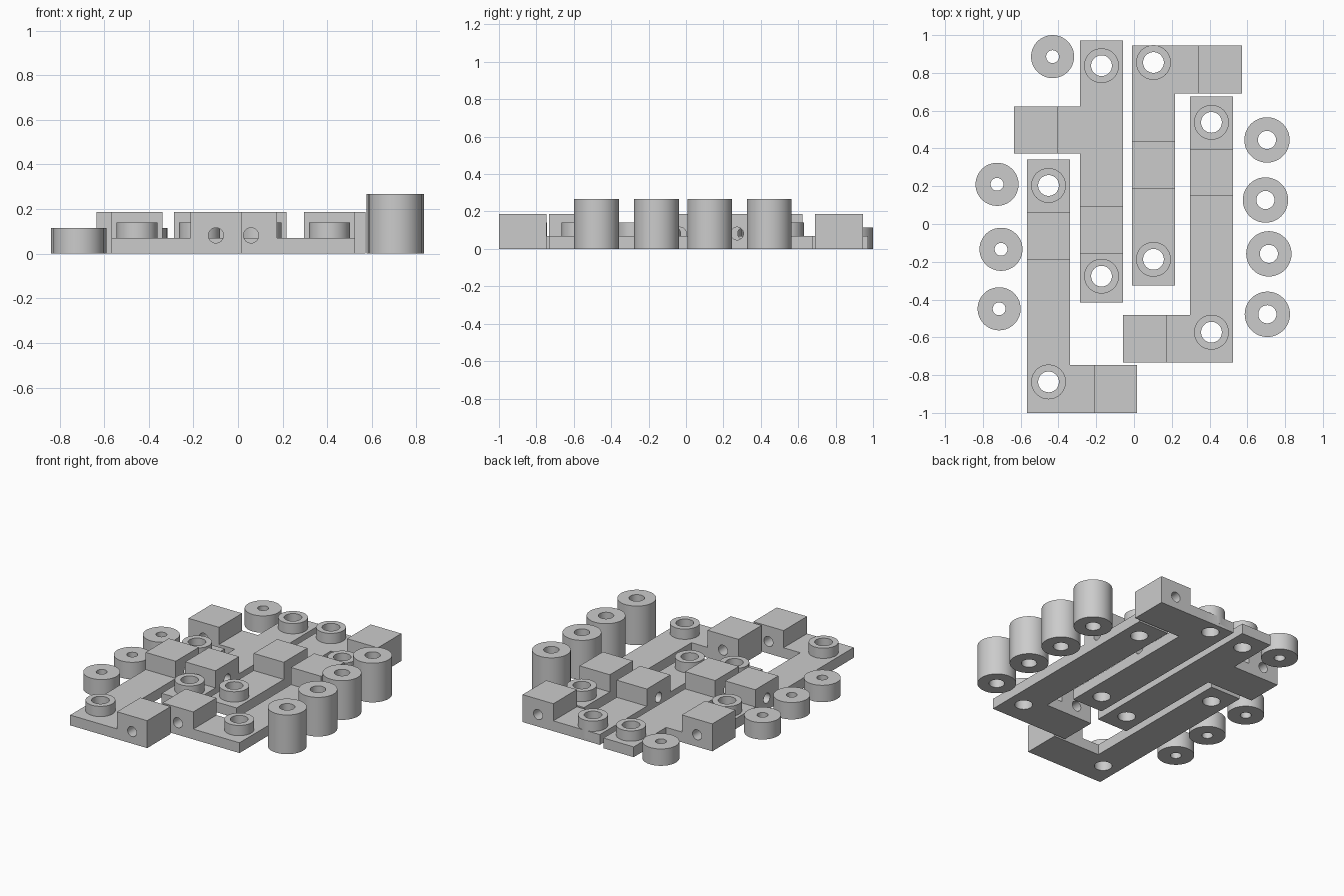
import bpy
import bmesh
from math import pi, radians
from mathutils import Matrix, Vector

if "Cube" in bpy.data.objects:
    bpy.data.objects.remove(bpy.data.objects["Cube"], do_unlink=True)

PLATE, BLOCK, BOSS = 0.07, 0.187, 0.14      # heights
BOSS_R, BOLT_R, PIN_R, PIN_Z = 0.092, 0.055, 0.034, 0.082

grey = bpy.data.materials.new("plain_grey")
grey.use_nodes = True
shade = (0.6, 0.6, 0.6, 1)
grey.diffuse_color = shade
grey.node_tree.nodes["Principled BSDF"].inputs["Base Color"].default_value = shade


def new_object(name, bm):
    mesh = bpy.data.meshes.new(name)
    bm.to_mesh(mesh)
    bm.free()
    obj = bpy.data.objects.new(name, mesh)
    bpy.context.collection.objects.link(obj)
    return obj


def box(name, x, y, z):
    bm = bmesh.new()
    bmesh.ops.create_cube(bm, size=1)
    for v in bm.verts:
        v.co = Vector([(lo + hi) / 2 + c * (hi - lo) for c, (lo, hi) in zip(v.co, (x, y, z))])
    return new_object(name, bm)


def rod(name, centre, radius, length, axis="Z"):
    turn = {"X": Matrix.Rotation(pi / 2, 4, "Y"), "Y": Matrix.Rotation(pi / 2, 4, "X"),
            "Z": Matrix.Identity(4)}[axis]
    bm = bmesh.new()
    bmesh.ops.create_cone(bm, cap_ends=True, segments=48, radius1=radius, radius2=radius,
                          depth=length, matrix=Matrix.Translation(centre) @ turn)
    return new_object(name, bm)


def combine(base, steps):
    """Apply boolean steps to the base, then remove the helper shapes."""
    for operation, tool in steps:
        mod = base.modifiers.new(operation, "BOOLEAN")
        mod.operation, mod.solver, mod.object = operation, "EXACT", tool
        tool.hide_render = True
    graph = bpy.context.evaluated_depsgraph_get()
    mesh = bpy.data.meshes.new_from_object(base.evaluated_get(graph))
    base.modifiers.clear()
    base.data = mesh
    for _, tool in steps:
        bpy.data.objects.remove(tool, do_unlink=True)
    mesh.materials.clear()
    mesh.materials.append(grey)
    bpy.ops.object.select_all(action="DESELECT")
    base.select_set(True)
    bpy.context.view_layer.objects.active = base
    bpy.ops.object.shade_smooth_by_angle(angle=radians(30))


def bracket(name, x, y, block_y, arm_x, arm_y, arm_block_x, bolts_y):
    """Flat bar with a side arm, two drilled blocks and two bolt bosses."""
    bar = box(name, x, y, (0, PLATE))
    mid_x = sum(x) / 2
    steps = [("UNION", box("arm", arm_x, arm_y, (0, PLATE))),
             ("UNION", box("bar_block", x, block_y, (0, BLOCK))),
             ("UNION", box("arm_block", arm_block_x, arm_y, (0, BLOCK)))]
    for by in bolts_y:
        steps.append(("UNION", rod("boss", (mid_x, by, (BOSS + 0.02) / 2), BOSS_R, BOSS - 0.02)))
    for by in bolts_y:
        steps.append(("DIFFERENCE", rod("bolt_hole", (mid_x, by, 0.1), BOLT_R, 0.4)))
    # Pin holes run across the bar and across the arm
    steps.append(("DIFFERENCE", rod("bar_pin", (mid_x, sum(block_y) / 2, PIN_Z), PIN_R, 0.3, "X")))
    steps.append(("DIFFERENCE", rod("arm_pin", (sum(arm_block_x) / 2, sum(arm_y) / 2, PIN_Z),
                                    PIN_R, 0.3, "Y")))
    combine(bar, steps)


def spacer(name, x, y, radius, hole, height):
    tube = rod(name, (x, y, height / 2), radius, height)
    combine(tube, [("DIFFERENCE", rod("bore", (x, y, height / 2), hole, height * 2))])


# Four interlocking brackets
bracket("bracket_front_right", (-0.566, -0.339), (-1, 0.342), (-0.187, 0.062),
        (-0.566, 0.015), (-1, -0.747), (-0.213, 0.015), (0.204, -0.836))
bracket("bracket_back_right", (-0.286, -0.058), (-0.415, 0.972), (-0.16, 0.094),
        (-0.635, -0.1), (0.373, 0.623), (-0.635, -0.405), (0.838, -0.276))
bracket("bracket_back_left", (-0.011, 0.217), (-0.325, 0.945), (0.184, 0.438),
        (-0.011, 0.571), (0.691, 0.945), (0.339, 0.571), (0.855, -0.187))
bracket("bracket_front_left", (0.296, 0.524), (-0.732, 0.676), (0.148, 0.398),
        (-0.058, 0.524), (-0.732, -0.482), (-0.058, 0.175), (0.538, -0.573))

# Short spacers on the right, tall spacers on the left
for i, (x, y) in enumerate([(-0.431, 0.886), (-0.725, 0.21), (-0.704, -0.134), (-0.714, -0.449)]):
    spacer(f"short_spacer_{i + 1}", x, y, 0.114, 0.034, 0.115)
for i, (x, y) in enumerate([(0.704, 0.445), (0.696, 0.127), (0.714, -0.158), (0.706, -0.478)]):
    spacer(f"tall_spacer_{i + 1}", x, y, 0.12, 0.048, 0.267)
